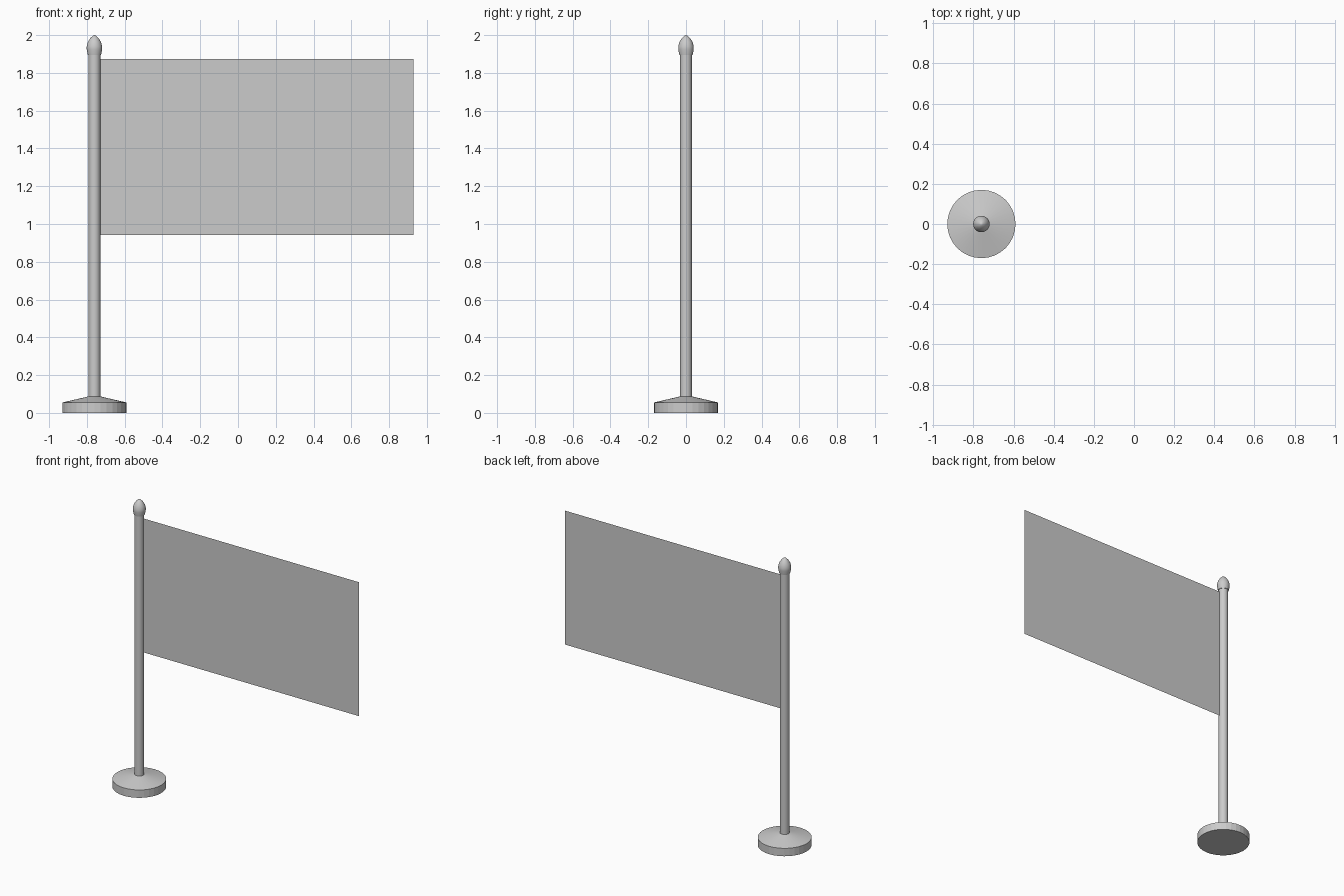
import bpy, bmesh, math

if "Cube" in bpy.data.objects:
    bpy.data.objects.remove(bpy.data.objects["Cube"])

POLE_X = -0.76


def lathe(name, profile, segments=32, angle=30):
    """Spin a (radius, height) profile around the pole axis."""
    bm = bmesh.new()
    verts = [bm.verts.new((r, 0, z)) for r, z in profile]
    edges = [bm.edges.new(pair) for pair in zip(verts, verts[1:])]
    bmesh.ops.spin(bm, geom=verts + edges, cent=(0, 0, 0), axis=(0, 0, 1),
                   angle=math.tau, steps=segments)
    bmesh.ops.remove_doubles(bm, verts=bm.verts, dist=1e-4)
    bmesh.ops.recalc_face_normals(bm, faces=bm.faces)
    mesh = bpy.data.meshes.new(name)
    bm.to_mesh(mesh)
    bm.free()
    obj = bpy.data.objects.new(name, mesh)
    obj.location.x = POLE_X
    bpy.context.collection.objects.link(obj)
    bpy.ops.object.select_all(action='DESELECT')
    obj.select_set(True)
    bpy.context.view_layer.objects.active = obj
    bpy.ops.object.shade_smooth_by_angle(angle=math.radians(angle))
    return obj


# Weighted base: short drum with a shallow conical top
lathe("base", [(0, 0), (0.17, 0), (0.17, 0.055), (0.032, 0.087), (0, 0.087)], angle=8)

# Pole
lathe("pole", [(0, 0.08), (0.031, 0.08), (0.031, 1.90), (0, 1.90)])

# Pointed finial
lathe("finial", [(0, 1.895), (0.035, 1.895), (0.041, 1.925), (0.041, 1.94),
                 (0.035, 1.963), (0.022, 1.984), (0.008, 1.997), (0, 2.0)])

# Flag: a single flat 16:9 sheet starting at the pole surface
x0, x1, z0, z1 = -0.73, 0.93, 0.942, 1.874
mesh = bpy.data.meshes.new("flag")
mesh.from_pydata([(x0, 0, z0), (x1, 0, z0), (x1, 0, z1), (x0, 0, z1)], [], [(0, 1, 2, 3)])
bpy.context.collection.objects.link(bpy.data.objects.new("flag", mesh))
